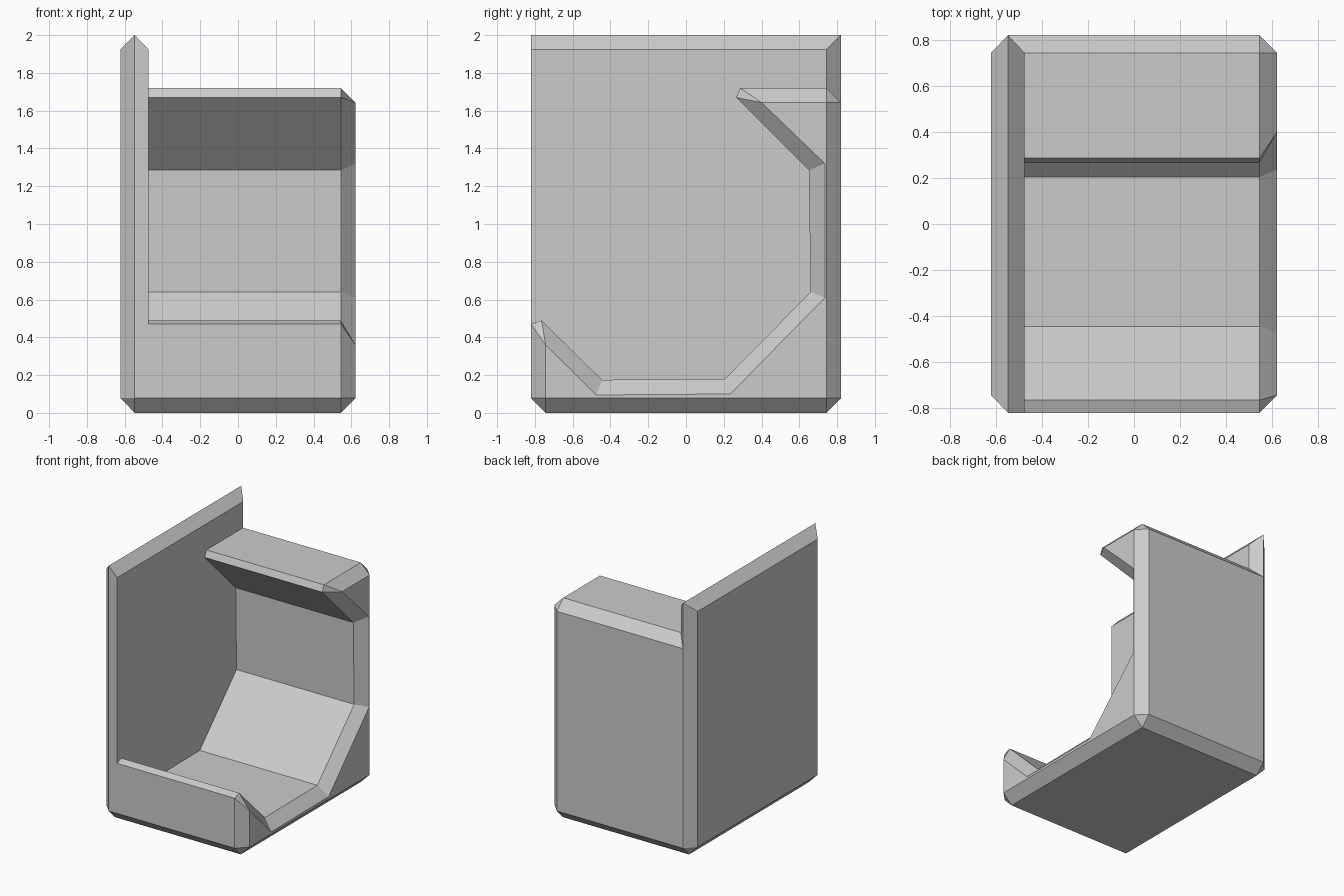
import bpy
import bmesh

cube = bpy.data.objects.get("Cube")
if cube:
    bpy.data.objects.remove(cube, do_unlink=True)

grey = bpy.data.materials.new("light_grey")
grey.use_nodes = True
grey.diffuse_color = (0.6, 0.6, 0.6, 1)
grey.node_tree.nodes["Principled BSDF"].inputs["Base Color"].default_value = (0.6, 0.6, 0.6, 1)

# Shared planes: the outer box and its chamfered edges
X_OUT, X_RIDGE, X_IN, X_CHAMFER = -0.622, -0.547, -0.475, 0.545
X_END = -X_OUT
Y, YC = 0.82, 0.743
ZC, TOP, TOP_C = 0.078, 2.0, 1.925


def finish(name, bm):
    bmesh.ops.recalc_face_normals(bm, faces=bm.faces)
    mesh = bpy.data.meshes.new(name)
    bm.to_mesh(mesh)
    bm.free()
    mesh.materials.append(grey)
    obj = bpy.data.objects.new(name, mesh)
    bpy.context.collection.objects.link(obj)
    return obj


# Tall side panel: a chamfered slab with a ridge along its top
bm = bmesh.new()
points = [(X_IN, -Y, ZC), (X_IN, -YC, 0), (X_IN, YC, 0), (X_IN, YC, TOP_C), (X_IN, -Y, TOP_C)]
for side in (-1, 1):
    points += [(X_OUT, side * YC, ZC), (X_OUT, side * YC, TOP_C),
               (X_RIDGE, side * Y, ZC), (X_RIDGE, side * Y, TOP), (X_RIDGE, side * YC, 0)]
for p in points:
    bm.verts.new(p)
bmesh.ops.convex_hull(bm, input=bm.verts)
bmesh.ops.dissolve_limit(bm, angle_limit=0.03, verts=bm.verts, edges=bm.edges)
finish("side_panel", bm)

# Hooked trough: (y, z) of the section, then (y, z) where it narrows at the open end
section = [
    ((-Y, ZC), (-YC, ZC)),
    ((-Y, 0.47), (-YC, 0.36)),
    ((-0.765, 0.49), (-YC, 0.36)),
    ((-0.445, 0.175), (-0.475, 0.095)),
    ((0.205, 0.18), (0.235, 0.10)),
    ((0.66, 0.64), (0.735, 0.61)),
    ((0.65, 1.285), (0.735, 1.32)),
    ((0.265, 1.67), (0.40, 1.643)),
    ((0.287, 1.72), (0.40, 1.643)),
    ((YC, 1.72), (YC, 1.643)),
    ((Y, 1.643), (YC, 1.643)),
    ((Y, ZC), (YC, ZC)),
    ((YC, 0), (YC, ZC)),
    ((-YC, 0), (-YC, ZC)),
]
bm = bmesh.new()
loops = [
    # The back edges run on to meet the panel's rear chamfer
    [bm.verts.new((X_RIDGE if a[0] == Y else X_IN, *a)) for a, b in section],
    [bm.verts.new((X_CHAMFER, *a)) for a, b in section],
    [bm.verts.new((X_END, *b)) for a, b in section],
]
for first, second in zip(loops, loops[1:]):
    for i in range(len(section)):
        j = (i + 1) % len(section)
        bm.faces.new((first[i], first[j], second[j], second[i]))
bm.faces.new(loops[-1])
bmesh.ops.remove_doubles(bm, verts=bm.verts, dist=0.0005)
finish("hooked_trough", bm)
